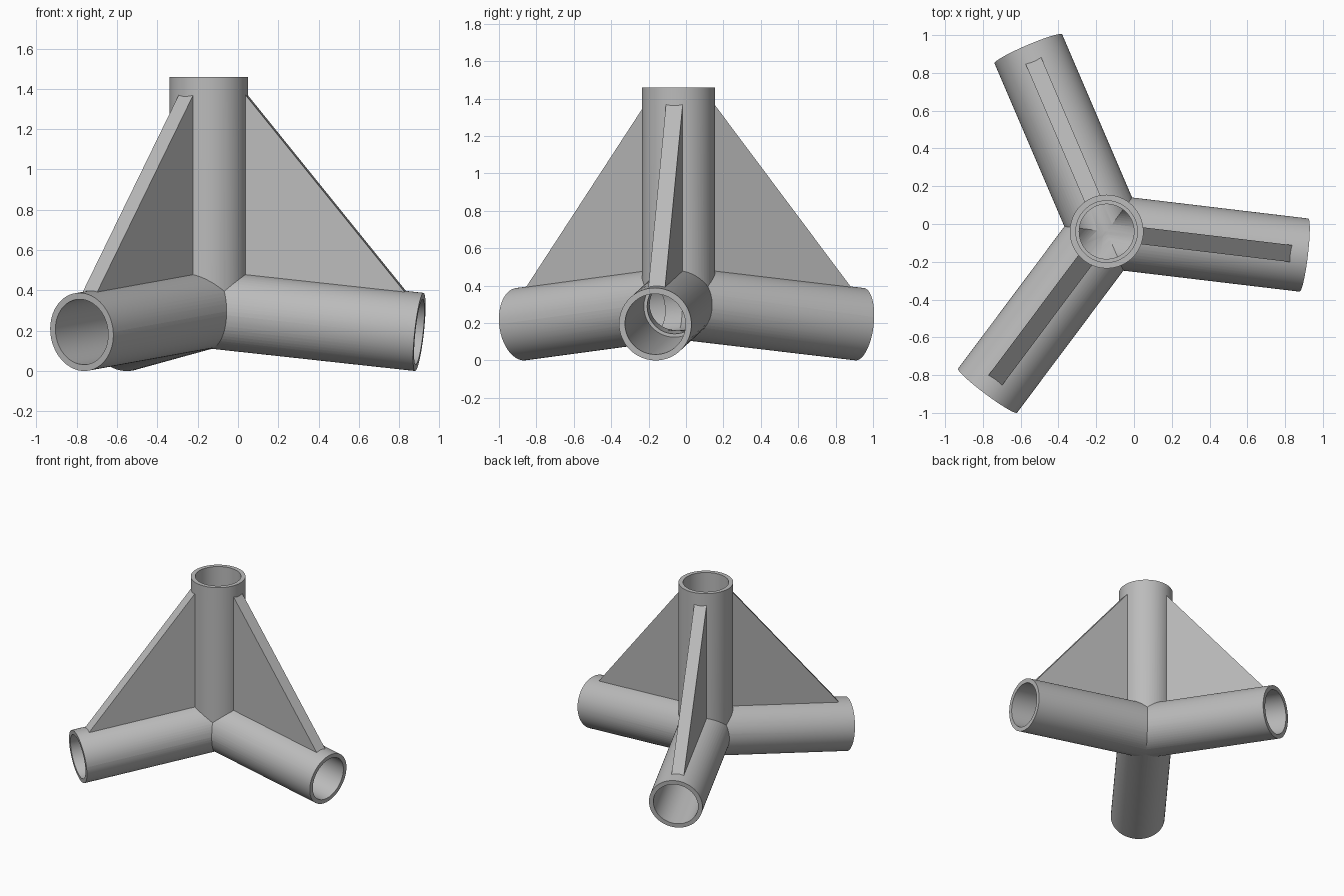
import bpy
import math
from mathutils import Vector

if "Cube" in bpy.data.objects:
    bpy.data.objects.remove(bpy.data.objects["Cube"], do_unlink=True)

HUB = Vector((-0.145, -0.04, 0.308))   # point where all tube axes meet
OUTER, SOCKET, BORE = 0.195, 0.163, 0.145
TOP = 1.46
REACH, DROP = 1.052, 0.114             # horizontal leg length and its fall
GUSSET = 0.09
ANGLES = [math.radians(a) for a in (-6.8, 113.2, 233.2)]

grey = bpy.data.materials.new("plain grey")
grey.use_nodes = True
grey.diffuse_color = (0.5, 0.5, 0.5, 1)
grey.node_tree.nodes["Principled BSDF"].inputs["Base Color"].default_value = (0.5, 0.5, 0.5, 1)


def cylinder(name, start, end, radius):
    axis = end - start
    bpy.ops.mesh.primitive_cylinder_add(
        vertices=64, radius=radius, depth=axis.length, location=(start + end) / 2,
        rotation=axis.to_track_quat("Z", "Y").to_euler())
    obj = bpy.context.object
    obj.name = name
    return obj


def gusset(name, angle):
    # Triangular web, sunk slightly into the post and the leg
    slope = DROP / REACH
    leg_top = HUB.z + OUTER
    profile = [(0.178, 1.383), (0.178, leg_top - 0.178 * slope - 0.02),
               (0.975, leg_top - 0.975 * slope - 0.02), (0.99, 0.385)]
    out = Vector((math.cos(angle), math.sin(angle), 0))
    side = Vector((-out.y, out.x, 0)) * GUSSET / 2
    base = Vector((HUB.x, HUB.y, 0))
    verts = [base + out * r + Vector((0, 0, z)) + side * s for s in (-1, 1) for r, z in profile]
    n = len(profile)
    faces = [tuple(range(n))[::-1], tuple(range(n, 2 * n))]
    faces += [(i, (i + 1) % n, (i + 1) % n + n, i + n) for i in range(n)]
    mesh = bpy.data.meshes.new(name)
    mesh.from_pydata(verts, [], faces)
    mesh.validate()
    obj = bpy.data.objects.new(name, mesh)
    bpy.context.collection.objects.link(obj)
    # Make the normals point outward
    bpy.ops.object.select_all(action="DESELECT")
    bpy.context.view_layer.objects.active = obj
    obj.select_set(True)
    bpy.ops.object.mode_set(mode="EDIT")
    bpy.ops.mesh.select_all(action="SELECT")
    bpy.ops.mesh.normals_make_consistent(inside=False)
    bpy.ops.object.mode_set(mode="OBJECT")
    return obj


def combine(target, tool, operation):
    bpy.context.view_layer.objects.active = target
    mod = target.modifiers.new(operation.lower(), "BOOLEAN")
    mod.operation, mod.object, mod.solver = operation, tool, "EXACT"
    bpy.ops.object.modifier_apply(modifier=mod.name)
    bpy.data.objects.remove(tool, do_unlink=True)


# Post with three sloping legs and their webs
top = Vector((HUB.x, HUB.y, TOP))
joint = cylinder("three_leg_pipe_joint", HUB, top, OUTER)
ends = [HUB + Vector((REACH * math.cos(a), REACH * math.sin(a), -DROP)) for a in ANGLES]
for end in ends:
    combine(joint, cylinder("leg", HUB, end, OUTER), "UNION")
for a in ANGLES:
    combine(joint, gusset("gusset", a), "UNION")

# Stepped holes: a wide socket from each mouth, a narrower bore to the centre
for end in ends + [top]:
    way = (end - HUB).normalized()
    mouth = end + way * 0.05
    combine(joint, cylinder("bore", HUB, mouth, BORE), "DIFFERENCE")
    combine(joint, cylinder("socket", HUB + way * 0.2, mouth, SOCKET), "DIFFERENCE")

# Finish
joint.data.materials.clear()
joint.data.materials.append(grey)
for poly in joint.data.polygons:
    poly.material_index = 0
bpy.ops.object.select_all(action="DESELECT")
joint.select_set(True)
bpy.context.view_layer.objects.active = joint
bpy.ops.object.shade_smooth_by_angle(angle=math.radians(25))
